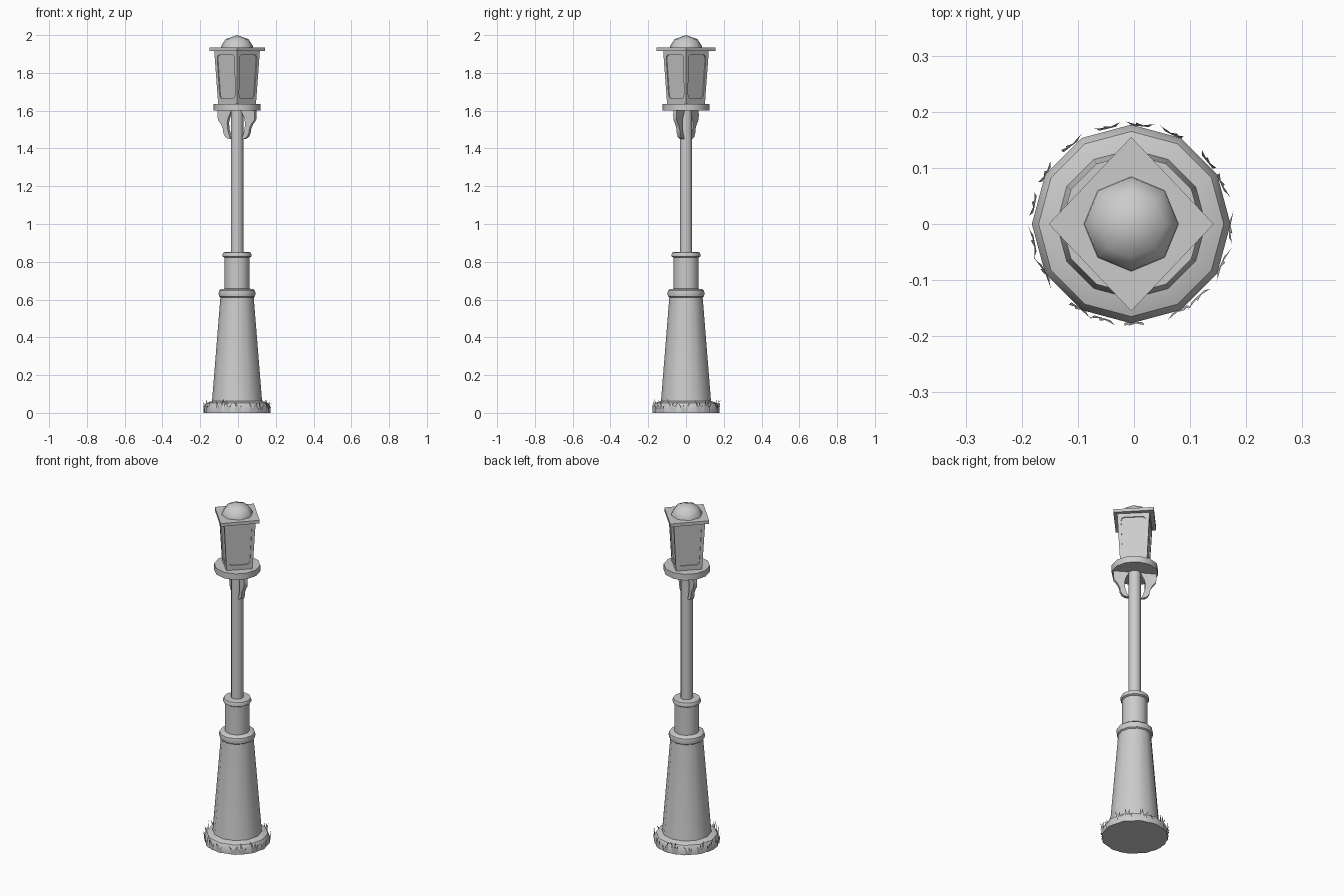
import bpy
import bmesh
import math
import random
from mathutils import Vector

cube = bpy.data.objects.get("Cube")
if cube:
    bpy.data.objects.remove(cube, do_unlink=True)

random.seed(4)
CX = -0.005  # axis of the post

metal = bpy.data.materials.new("light_grey_metal")
metal.use_nodes = True
metal.diffuse_color = (0.6, 0.6, 0.6, 1)
metal.node_tree.nodes["Principled BSDF"].inputs["Base Color"].default_value = (0.6, 0.6, 0.6, 1)


def finish(name, bm, smooth=None, fix_normals=True):
    if fix_normals:
        bmesh.ops.recalc_face_normals(bm, faces=bm.faces)
    mesh = bpy.data.meshes.new(name)
    bm.to_mesh(mesh)
    bm.free()
    mesh.materials.append(metal)
    obj = bpy.data.objects.new(name, mesh)
    obj.location.x = CX
    bpy.context.collection.objects.link(obj)
    if smooth:
        bpy.ops.object.select_all(action="DESELECT")
        obj.select_set(True)
        bpy.context.view_layer.objects.active = obj
        bpy.ops.object.shade_smooth_by_angle(angle=math.radians(smooth))
    return obj


def lathe(name, profile, sides=12, smooth=40, stretch=1.0):
    """Closed turned part from (radius, height) pairs; a zero radius makes a point."""
    bm = bmesh.new()
    rings = []
    for r, z in profile:
        count = sides if r > 0 else 1
        turns = [math.tau * i / sides for i in range(count)]
        rings.append([bm.verts.new((r * math.cos(a), r * stretch * math.sin(a), z)) for a in turns])
    for low, high in zip(rings, rings[1:]):
        for i in range(sides):
            j = (i + 1) % sides
            if len(high) == 1:
                bm.faces.new((low[i], low[j], high[0]))
            else:
                bm.faces.new((low[i], low[j], high[j], high[i]))
    for ring in (rings[0], rings[-1]):
        if len(ring) > 2:
            bm.faces.new(ring)
    return finish(name, bm, smooth)


# Turned post
lathe("base_plinth", [(0.177, 0), (0.177, 0.03), (0.165, 0.052), (0.13, 0.064)])
lathe("tapered_column", [(0.134, 0.055), (0.132, 0.068), (0.088, 0.615)])
lathe("lower_ring", [(0.085, 0.608), (0.095, 0.616), (0.098, 0.632), (0.095, 0.648), (0.085, 0.656), (0.06, 0.658)])
lathe("collar", [(0.067, 0.65), (0.067, 0.83)])
lathe("upper_ring", [(0.067, 0.822), (0.076, 0.828), (0.077, 0.838), (0.072, 0.85), (0.03, 0.853)])
lathe("pole", [(0.033, 0.84), (0.033, 1.605)])
lathe("lantern_platform", [(0.124, 1.6), (0.124, 1.636)])

# Roof plate and dome
lathe("roof_plate", [(0.147, 1.917), (0.147, 1.935)], sides=4, smooth=None, stretch=1.055)
lathe("roof_dome", [(0.085, 1.93), (0.083, 1.945), (0.06, 1.979), (0, 2.0)], sides=8, smooth=60)


# Lantern body: four tapered sides, each with a rounded recessed panel
def lantern_body():
    bm = bmesh.new()
    low, high, z0, z1 = 0.1, 0.121, 1.634, 1.92
    steps = 4
    for side in range(4):
        a0, a1 = side * math.pi / 2, (side + 1) * math.pi / 2
        d0 = Vector((math.cos(a0), math.sin(a0), 0))
        d1 = Vector((math.cos(a1), math.sin(a1), 0))
        inward = -(d0 + d1).normalized() * 0.006

        def point(u, v):
            spread = low + (high - low) * v
            flat = d0.lerp(d1, (u + 1) / 2) * spread
            return Vector((flat.x, flat.y, z0 + (z1 - z0) * v))

        corners, rim = [], []
        for k, (su, sv) in enumerate(((1, 1), (-1, 1), (-1, -1), (1, -1))):
            corners.append(bm.verts.new(point(su, (sv + 1) / 2)))
            for s in range(steps):
                a = (k + s / (steps - 1)) * math.pi / 2
                u = su * 0.56 + 0.22 * math.cos(a)
                v = 0.51 + sv * 0.33 + 0.075 * math.sin(a)
                rim.append((bm.verts.new(point(u, v)), bm.verts.new(point(u, v) + inward)))
        total = len(rim)
        for i in range(total):
            a, b = rim[i], rim[(i + 1) % total]
            k = i // steps
            if i % steps == steps - 1:
                bm.faces.new((a[0], corners[k], corners[(k + 1) % 4], b[0]))
            else:
                bm.faces.new((a[0], corners[k], b[0]))
            bm.faces.new((a[0], b[0], b[1], a[1]))
        bm.faces.new([pair[1] for pair in rim])
    bmesh.ops.remove_doubles(bm, verts=bm.verts, dist=0.0001)
    bmesh.ops.holes_fill(bm, edges=bm.edges, sides=4)
    return finish("lantern_body", bm)


lantern_body()

# Pair of scrolled brackets under the platform
BRACKET = [(0.113, 1.605), (0.115, 1.575), (0.112, 1.55), (0.093, 1.527), (0.082, 1.505),
           (0.078, 1.48), (0.068, 1.461), (0.052, 1.452), (0.033, 1.449), (0.044, 1.475),
           (0.053, 1.505), (0.055, 1.535), (0.05, 1.56), (0.04, 1.58), (0.028, 1.605)]
for label, turn in (("left", -31), ("right", 149)):
    bm = bmesh.new()
    face = bm.faces.new([bm.verts.new((r, -0.01, z)) for r, z in BRACKET])
    grown = bmesh.ops.extrude_face_region(bm, geom=[face])["geom"]
    moved = [g for g in grown if isinstance(g, bmesh.types.BMVert)]
    bmesh.ops.translate(bm, verts=moved, vec=(0, 0.02, 0))
    bracket = finish(label + "_bracket", bm, 40)
    bracket.rotation_euler.z = math.radians(turn)


# Curved grass blades standing against the plinth
def grass():
    bm = bmesh.new()
    clumps = 17
    for c in range(clumps):
        angle = math.tau * (c + random.uniform(-0.25, 0.25)) / clumps
        out = Vector((math.cos(angle), math.sin(angle), 0))
        side = Vector((-out.y, out.x, 0))
        for b in range(3):
            height = random.uniform(0.04, 0.078)
            lean = (b - 1) * 0.014 + random.uniform(-0.008, 0.008)
            start = (b - 1) * 0.009
            rows = []
            for t, half in ((0, 0.006), (0.35, 0.007), (0.7, 0.004)):
                mid = out * (0.175 + 0.005 * t) + side * (start + lean * t * t)
                mid.z = height * t
                rows.append([bm.verts.new(mid + side * half * s) for s in (-1, 1)])
            tip = out * 0.181 + side * (start + lean * 1.2)
            tip.z = height
            for lo, hi in zip(rows, rows[1:]):
                bm.faces.new((lo[0], lo[1], hi[1], hi[0]))
            bm.faces.new((rows[-1][0], rows[-1][1], bm.verts.new(tip)))
    return finish("grass_blades", bm, fix_normals=False)


grass()
